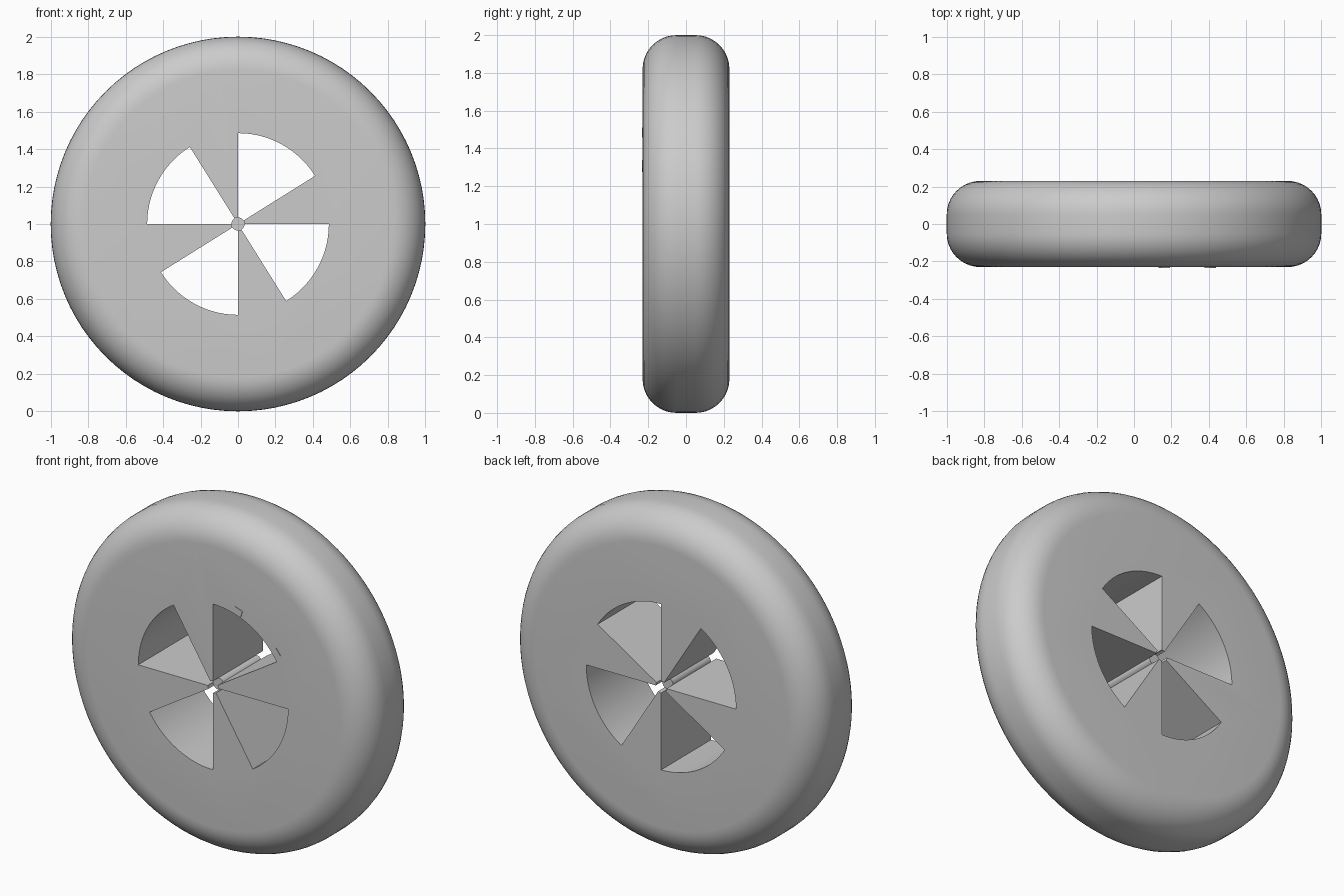
import bpy, bmesh
from math import cos, sin, pi, radians

if "Cube" in bpy.data.objects:
    bpy.data.objects.remove(bpy.data.objects["Cube"], do_unlink=True)

HALF, BEVEL, HOLE_R, HUB_R = 0.23, 0.18, 0.485, 0.035

grey = bpy.data.materials.new("plain grey")
grey.use_nodes = True
grey.diffuse_color = (0.6, 0.6, 0.6, 1)
grey.node_tree.nodes["Principled BSDF"].inputs["Base Color"].default_value = (0.6, 0.6, 0.6, 1)


def make_object(name, bm):
    bmesh.ops.recalc_face_normals(bm, faces=bm.faces)
    mesh = bpy.data.meshes.new(name)
    bm.to_mesh(mesh)
    bm.free()
    obj = bpy.data.objects.new(name, mesh)
    obj.location.z = 1
    mesh.materials.append(grey)
    bpy.context.collection.objects.link(obj)
    return obj


def loft(name, rings):
    """Skin equal-sized rings of points and cap both ends."""
    bm = bmesh.new()
    loops = [[bm.verts.new(p) for p in ring] for ring in rings]
    n = len(loops[0])
    for a, b in zip(loops, loops[1:]):
        for i in range(n):
            j = (i + 1) % n
            bm.faces.new((a[i], a[j], b[j], b[i]))
    bm.faces.new(loops[0])
    bm.faces.new(loops[-1])
    return make_object(name, bm)


def circle(r, y, n):
    return [(r * cos(2 * pi * i / n), y, r * sin(2 * pi * i / n)) for i in range(n)]


def arc(r, start, end, n):
    angles = [radians(start + (end - start) * i / n) for i in range(n + 1)]
    return [(r * cos(a), r * sin(a)) for a in angles]


def smooth(obj):
    bpy.ops.object.select_all(action='DESELECT')
    obj.select_set(True)
    bpy.context.view_layer.objects.active = obj
    bpy.ops.object.shade_smooth_by_angle(angle=radians(30))


# Wheel body: a disc with fully rounded shoulders
side = [(1 - BEVEL + BEVEL * cos(a), HALF - BEVEL + BEVEL * sin(a))
        for a in [radians(90 * i / 10) for i in range(11)]]
profile = [(r, -y) for r, y in reversed(side)] + side
wheel = loft("wheel", [circle(r, y, 96) for r, y in profile])

# Four fan openings joined by a narrow bore
outline = []
for k in range(4):
    outline += arc(HOLE_R, 90 * k + 32, 90 * k + 90, 14)
    outline += arc(HUB_R, 90 * k + 90, 90 * k + 122, 4)
cutter = loft("opening_cutter", [[(x, y, z) for x, z in outline] for y in (-0.5, 0.5)])
cut = wheel.modifiers.new("openings", 'BOOLEAN')
cut.object, cut.operation, cut.solver = cutter, 'DIFFERENCE', 'EXACT'
bpy.context.view_layer.objects.active = wheel
bpy.ops.object.modifier_apply(modifier=cut.name)
bpy.data.objects.remove(cutter, do_unlink=True)
smooth(wheel)

# Recessed axle pin between the spoke tips
smooth(loft("axle_pin", [circle(HUB_R, y, 32) for y in (-0.18, 0.17)]))

# Two small raised tabs beside the upper opening, on the front
for name, angle in (("upper_tab", 71.5), ("lower_tab", 37)):
    a = radians(angle)
    u, v = (cos(a), sin(a)), (-sin(a), cos(a))
    corners = [(0.49, -0.025), (0.53, -0.025), (0.53, 0.025), (0.49, 0.025)]
    loft(name, [[(u[0] * r + v[0] * t, y, u[1] * r + v[1] * t) for r, t in corners]
                for y in (-HALF - 0.004, -HALF + 0.01)])
